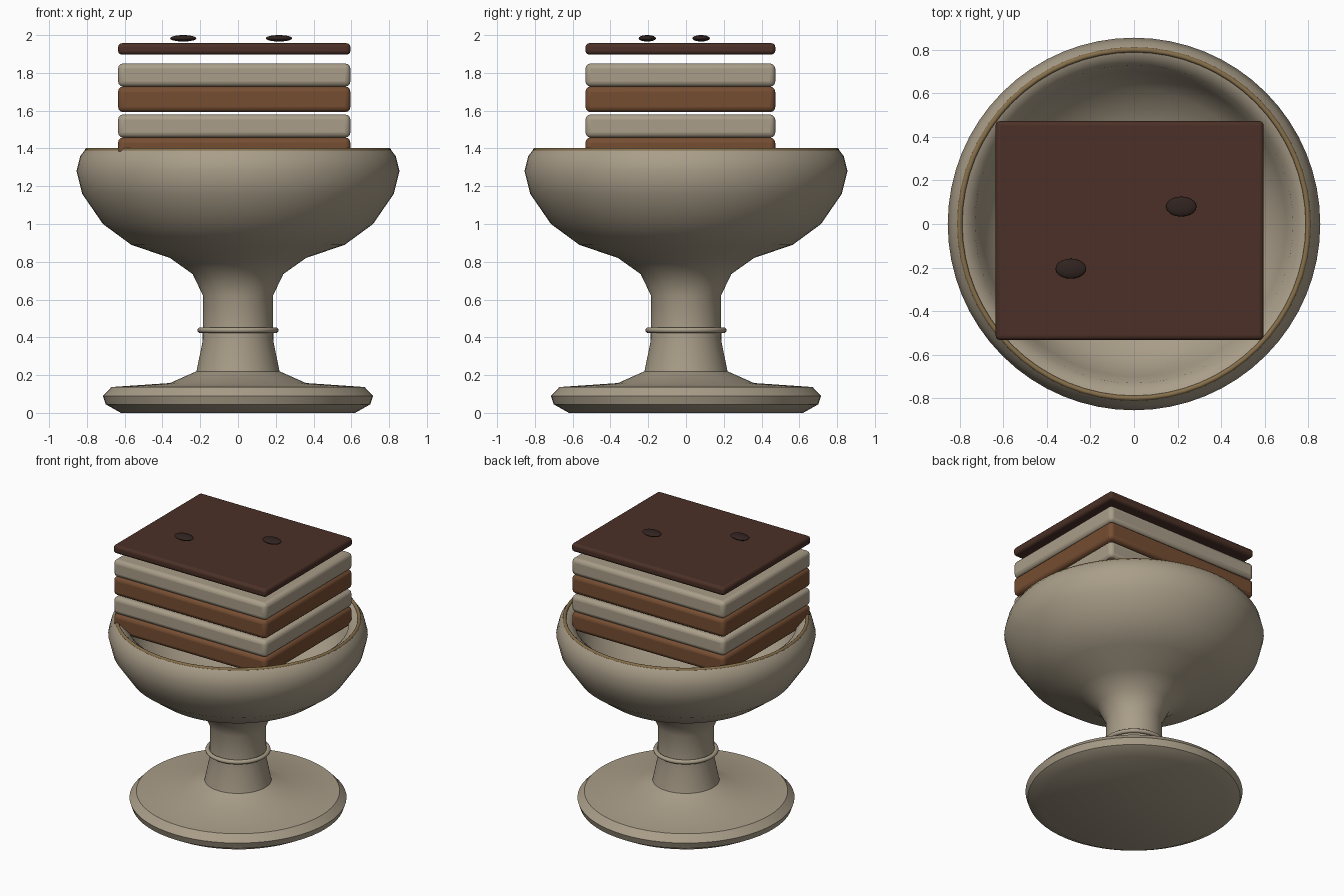
import bpy, bmesh, math

if "Cube" in bpy.data.objects:
    bpy.data.objects.remove(bpy.data.objects["Cube"])

def material(name, rgb):
    m = bpy.data.materials.new(name)
    m.diffuse_color = (*rgb, 1)
    m.use_nodes = True
    m.node_tree.nodes["Principled BSDF"].inputs["Base Color"].default_value = m.diffuse_color
    return m

CREAM = material("cream", (0.40, 0.34, 0.25))
GOLD = material("gold", (0.24, 0.16, 0.07))
BROWN = material("sponge", (0.18, 0.075, 0.032))
DARK = material("chocolate", (0.07, 0.03, 0.02))
BEAN = material("bean", (0.03, 0.017, 0.014))

def finish(ob, name, mat, angle=35):
    ob.name = name
    ob.data.materials.append(mat)
    bpy.ops.object.select_all(action='DESELECT')
    ob.select_set(True)
    bpy.context.view_layer.objects.active = ob
    bpy.ops.object.shade_smooth_by_angle(angle=math.radians(angle))
    return ob

def lathe(name, profile, mat, n=64):
    bm = bmesh.new()
    vs = [bm.verts.new((r, 0, z)) for r, z in profile]
    es = [bm.edges.new(p) for p in zip(vs, vs[1:])]
    bmesh.ops.spin(bm, geom=vs + es, axis=(0, 0, 1), cent=(0, 0, 0),
                   angle=2 * math.pi, steps=n)
    bmesh.ops.remove_doubles(bm, verts=bm.verts, dist=1e-4)
    bmesh.ops.recalc_face_normals(bm, faces=bm.faces)
    me = bpy.data.meshes.new(name)
    bm.to_mesh(me)
    bm.free()
    ob = bpy.data.objects.new(name, me)
    bpy.context.collection.objects.link(ob)
    return finish(ob, name, mat, 42)

def ring(name, r, t, z, mat):
    bpy.ops.mesh.primitive_torus_add(major_radius=r, minor_radius=t, location=(0, 0, z),
                                     major_segments=64, minor_segments=10)
    return finish(bpy.context.object, name, mat, 60)

def slab(name, z0, z1, bevel, mat):
    bpy.ops.mesh.primitive_cube_add(size=1, location=(-0.02, -0.03, (z0 + z1) / 2))
    ob = bpy.context.object
    ob.scale = (1.23, 1.005, z1 - z0)
    bpy.ops.object.transform_apply(location=False, scale=True)
    b = ob.modifiers.new("round", 'BEVEL')
    b.width, b.segments = bevel, 3
    return finish(ob, name, mat)

# Goblet: foot, stem, bowl outside, then rim and bowl inside
lathe("goblet", [(0, 0), (0.62, 0), (0.70, 0.045), (0.715, 0.09), (0.67, 0.137),
                 (0.36, 0.158), (0.22, 0.22), (0.187, 0.38), (0.185, 0.62),
                 (0.24, 0.735), (0.36, 0.82), (0.565, 0.89), (0.715, 1.0),
                 (0.825, 1.16), (0.855, 1.28), (0.835, 1.36), (0.81, 1.392),
                 (0.785, 1.39), (0.73, 1.35), (0.70, 1.22), (0.62, 1.10),
                 (0.45, 0.98), (0.22, 0.93), (0, 0.92)], CREAM)
ring("stem_ring", 0.20, 0.015, 0.438, CREAM)
ring("gold_rim", 0.80, 0.012, 1.39, GOLD)

# Cake layers
for i, mat in enumerate((BROWN, CREAM, BROWN, CREAM)):
    z = 1.32 + 0.135 * i
    t = 0.125 if i % 2 else 0.138
    slab(f"cake_layer_{i + 1}", z + 0.002, z + t, 0.028, mat)
slab("chocolate_top", 1.897, 1.957, 0.02, DARK)

# Coffee beans
for i, (x, y) in enumerate(((-0.29, -0.205), (0.217, 0.08))):
    bpy.ops.mesh.primitive_uv_sphere_add(segments=20, ring_count=10, radius=1,
                                         location=(x, y, 1.983))
    bpy.context.object.scale = (0.07, 0.046, 0.017)
    finish(bpy.context.object, f"bean_{i + 1}", BEAN, 60)
